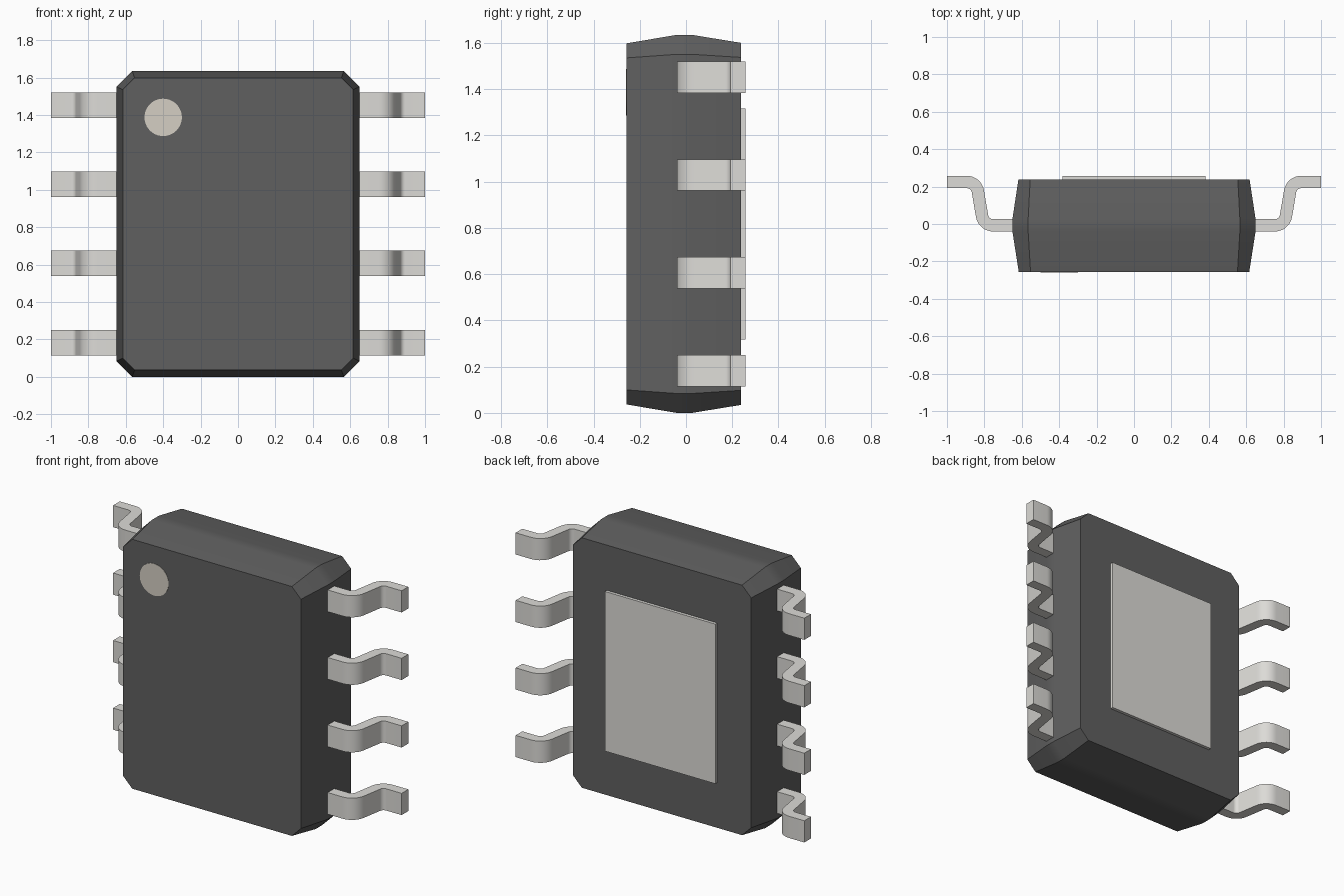
import bpy, bmesh, math
from mathutils import Vector

if "Cube" in bpy.data.objects:
    bpy.data.objects.remove(bpy.data.objects["Cube"])

CZ = 0.8175          # mid height of the package
BACK = 0.238         # rear face of the body


def material(name, rgb):
    m = bpy.data.materials.new(name)
    m.diffuse_color = (*rgb, 1)
    m.use_nodes = True
    m.node_tree.nodes["Principled BSDF"].inputs["Base Color"].default_value = m.diffuse_color
    return m


def loft(name, rings, mat, smooth_angle=None):
    """Bridge equal-length rings of points and cap both ends."""
    bm = bmesh.new()
    loops = [[bm.verts.new(p) for p in r] for r in rings]
    n = len(loops[0])
    for a, b in zip(loops, loops[1:]):
        for i in range(n):
            j = (i + 1) % n
            bm.faces.new((a[i], a[j], b[j], b[i]))
    bm.faces.new(loops[0])
    bm.faces.new(loops[-1])
    bmesh.ops.recalc_face_normals(bm, faces=bm.faces)
    me = bpy.data.meshes.new(name)
    bm.to_mesh(me)
    bm.free()
    me.materials.append(mat)
    ob = bpy.data.objects.new(name, me)
    bpy.context.collection.objects.link(ob)
    if smooth_angle:
        bpy.ops.object.select_all(action='DESELECT')
        ob.select_set(True)
        bpy.context.view_layer.objects.active = ob
        bpy.ops.object.shade_smooth_by_angle(angle=math.radians(smooth_angle))
    return ob


def octagon(y, hx, hz, c):
    """Rectangle with clipped corners at depth y."""
    pts = [(hx, hz - c), (hx - c, hz), (c - hx, hz), (-hx, hz - c),
           (-hx, c - hz), (c - hx, -hz), (hx - c, -hz), (hx, c - hz)]
    return [(x, y, CZ + z) for x, z in pts]


def bent_strip(path, radius, half, steps=8):
    """Outline of a constant-thickness strip with rounded bends."""
    pts = [Vector(p) for p in path]
    left, right = [], []

    def add(p, d):
        nrm = Vector((-d.y, d.x)) * half
        left.append(p + nrm)
        right.append(p - nrm)

    add(pts[0], (pts[1] - pts[0]).normalized())
    for a, b, c in zip(pts, pts[1:], pts[2:]):
        d0, d1 = (b - a).normalized(), (c - b).normalized()
        turn = math.atan2(d0.x * d1.y - d0.y * d1.x, d0.dot(d1))
        side = math.copysign(1, turn)
        start = b - d0 * radius * math.tan(abs(turn) / 2)
        centre = start + Vector((-d0.y, d0.x)) * radius * side
        for i in range(steps + 1):
            t = turn * i / steps
            d = Vector((d0.x * math.cos(t) - d0.y * math.sin(t),
                        d0.x * math.sin(t) + d0.y * math.cos(t)))
            add(centre - Vector((-d.y, d.x)) * radius * side, d)
    add(pts[-1], (pts[-1] - pts[-2]).normalized())
    return left + right[::-1]


plastic = material("dark_plastic", (0.115, 0.115, 0.115))
metal = material("tin", (0.72, 0.71, 0.68))
marking = material("marking", (0.66, 0.62, 0.55))

# Body: tapered both ways from a narrow band at lead level
body = loft("body", [octagon(-0.257, 0.616, 0.781, 0.063),
                     octagon(-0.04, 0.65, CZ, 0.084),
                     octagon(0.026, 0.65, CZ, 0.084),
                     octagon(BACK, 0.618, 0.783, 0.063)], plastic, 20)
body.modifiers.new("flat_sides", 'WEIGHTED_NORMAL').keep_sharp = True

# Leads: one gull-wing strip, repeated upward and mirrored
outline = bent_strip([(0.6, -0.007), (0.804, -0.007), (0.843, 0.2245), (1.0, 0.2245)],
                     0.06, 0.033)
z0 = CZ - 1.5 * 0.423
leads = loft("leads", [[(p.x, p.y, z0 + s * 0.068) for p in outline] for s in (-1, 1)],
             metal, 30)
arr = leads.modifiers.new("row", 'ARRAY')
arr.count = 4
arr.use_relative_offset = False
arr.use_constant_offset = True
arr.constant_offset_displace = (0, 0, 0.423)
leads.modifiers.new("both_sides", 'MIRROR')

# Thermal pad on the rear face
px, pz = 0.383, 0.5
loft("thermal_pad", [[(sx * px, y, CZ + sz * pz)
                      for sx, sz in ((-1, -1), (1, -1), (1, 1), (-1, 1))]
                     for y in (BACK - 0.02, 0.257)], metal)

# Round marker on the front face
N = 48
loft("corner_marker", [[(-0.4 + 0.1 * math.cos(2 * math.pi * i / N), y,
                         1.387 + 0.1 * math.sin(2 * math.pi * i / N)) for i in range(N)]
                       for y in (-0.25, -0.2585)], marking, 30)
